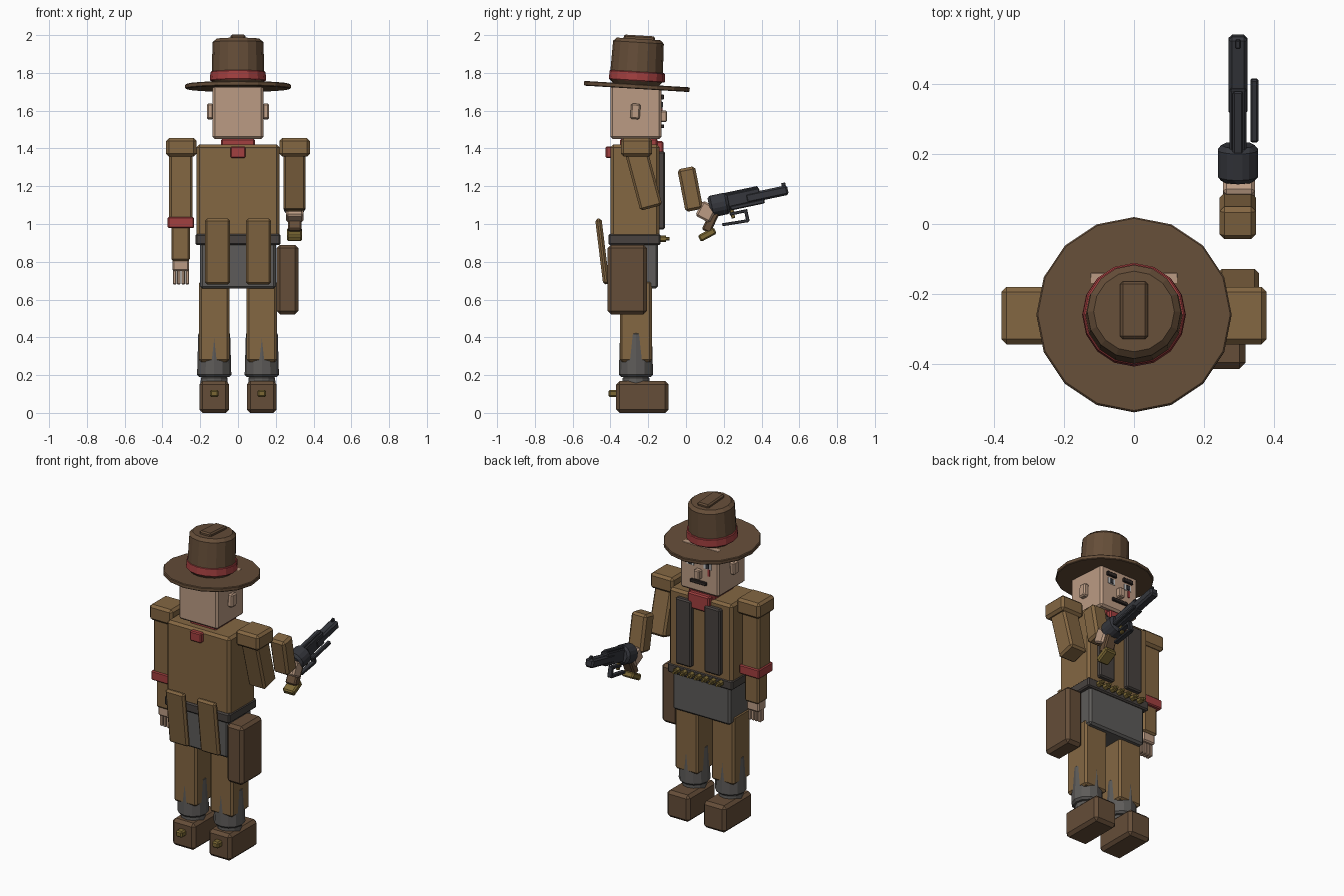
import bpy, bmesh
from math import radians, cos, sin
from mathutils import Matrix, Vector


def mat(name, *rgb):
    m = bpy.data.materials.new(name)
    m.diffuse_color = (*rgb, 1)
    return m


COAT = mat("coat_tan", 0.23, 0.135, 0.055)
LEATHER = mat("leather_brown", 0.13, 0.075, 0.04)
SKIN = mat("skin", 0.5, 0.33, 0.23)
RED = mat("red_cloth", 0.36, 0.05, 0.05)
VEST = mat("vest_dark", 0.065, 0.055, 0.05)
GREY = mat("grey_cloth", 0.11, 0.105, 0.1)
STEEL = mat("gun_steel", 0.035, 0.037, 0.045)
BRASS = mat("brass", 0.2, 0.14, 0.035)
WHITE = mat("eye_white", 0.8, 0.8, 0.8)
BLACK = mat("hair_dark", 0.03, 0.022, 0.02)


def finish(name, bm, loc, rx, material, bevel):
    me = bpy.data.meshes.new(name)
    bm.to_mesh(me)
    bm.free()
    me.materials.append(material)
    ob = bpy.data.objects.new(name, me)
    bpy.context.collection.objects.link(ob)
    ob.location = loc
    ob.rotation_euler.x = radians(rx)
    if bevel:
        mod = ob.modifiers.new("bevel", "BEVEL")
        mod.width = bevel
        mod.segments = 1
        mod.angle_limit = radians(40)
    return ob


def box(name, x, y, z, material, rx=0, bevel=0.012):
    """Box from (min, max) ranges, turned about its own centre by rx degrees."""
    lo, hi = Vector((x[0], y[0], z[0])), Vector((x[1], y[1], z[1]))
    bm = bmesh.new()
    bmesh.ops.create_cube(bm, size=1)
    bmesh.ops.scale(bm, vec=hi - lo, verts=bm.verts)
    return finish(name, bm, (lo + hi) / 2, rx, material, bevel)


def cyl(name, loc, r1, r2, height, sides, material, rx=0, bevel=0.0):
    bm = bmesh.new()
    bmesh.ops.create_cone(bm, cap_ends=True, segments=sides,
                          radius1=r1, radius2=r2, depth=height)
    return finish(name, bm, loc, rx, material, bevel)


# Hat, tipped slightly toward the face
TIP = -3.5
cyl("hat_brim", (0, -0.26, 1.728), 0.28, 0.28, 0.025, 16, LEATHER, TIP, 0.004)
cyl("hat_crown", (0, -0.258, 1.86), 0.141, 0.134, 0.24, 16, LEATHER, TIP, 0.018)
cyl("hat_band", (0, -0.259, 1.782), 0.149, 0.146, 0.05, 16, RED, TIP, 0.004)
box("hat_crease", (-0.04, 0.04), (-0.33, -0.165), (1.965, 1.998), LEATHER, TIP, 0.008)

# Head and face
box("head", (-0.135, 0.135), (-0.40, -0.13), (1.45, 1.735), SKIN)
box("nose", (-0.02, 0.02), (-0.14, -0.10), (1.54, 1.60), SKIN, 0, 0.006)
box("moustache", (-0.055, 0.055), (-0.135, -0.117), (1.507, 1.528), BLACK, 0, 0.003)
box("cheek_scar", (-0.075, -0.062), (-0.135, -0.125), (1.57, 1.615), RED, 0, 0)
for s, side in ((-1, "left"), (1, "right")):
    cx = 0.06 * s
    box(f"ear_{side}", sorted((0.13 * s, 0.165 * s)), (-0.293, -0.243), (1.555, 1.637),
        SKIN, -4, 0.008)
    box(f"eye_{side}", (cx - 0.025, cx + 0.025), (-0.135, -0.126), (1.612, 1.648), WHITE, 0, 0)
    box(f"pupil_{side}", (cx - 0.01, cx + 0.01), (-0.13, -0.121), (1.616, 1.645), STEEL, 0, 0)
    box(f"eyebrow_{side}", (cx - 0.035, cx + 0.035), (-0.135, -0.117), (1.66, 1.685),
        BLACK, 0, 0.003)

# Neck scarf
box("scarf_collar", (-0.09, 0.09), (-0.35, -0.15), (1.41, 1.452), RED, 0, 0.008)
box("scarf_front", (-0.075, 0.075), (-0.165, -0.12), (1.34, 1.44), RED, 0, 0.008)
box("scarf_knot", (-0.04, 0.04), (-0.425, -0.39), (1.35, 1.41), RED, 0, 0.006)

# Torso, belt and hips
box("torso", (-0.22, 0.22), (-0.40, -0.14), (0.93, 1.42), COAT, 0, 0.015)
box("belt", (-0.225, 0.225), (-0.41, -0.135), (0.888, 0.948), VEST, 0, 0.008)
box("hips", (-0.20, 0.20), (-0.39, -0.148), (0.658, 0.91), GREY)
for i in range(7):
    x = -0.15 + 0.05 * i
    cyl(f"belt_cartridge_{i}", (x, -0.122, 0.922), 0.018, 0.018, 0.03, 6, BRASS, -90)
    cyl(f"cartridge_tip_{i}", (x, -0.10, 0.922), 0.009, 0.009, 0.025, 6, BRASS, -90)
box("holster", (0.205, 0.32), (-0.415, -0.207), (0.522, 0.89), LEATHER, 0, 0.018)

# Paired parts: vest, coat tails, legs, boots, shoulders
for s, side in ((-1, "left"), (1, "right")):
    def mx(a, b):
        return sorted((a * s, b * s))
    cx = 0.126 * s
    box(f"vest_panel_{side}", mx(0.045, 0.155), (-0.15, -0.112), (0.97, 1.385), VEST, 0, 0.008)
    box(f"coat_tail_{side}", mx(0.042, 0.175), (-0.46, -0.426), (0.68, 1.03), COAT, 7)
    box(f"trouser_leg_{side}", mx(0.046, 0.206), (-0.35, -0.18), (0.27, 0.70), COAT)
    cyl(f"gaiter_{side}", (cx, -0.265, 0.31), 0.091, 0.084, 0.24, 12, GREY, 0, 0.012)
    cyl(f"ankle_{side}", (cx, -0.265, 0.155), 0.074, 0.07, 0.08, 12, GREY, 0, 0.01)
    box(f"boot_{side}", mx(0.047, 0.205), (-0.37, -0.092), (0.0, 0.168), LEATHER, 0, 0.018)
    box(f"spur_{side}", (cx - 0.023, cx + 0.023), (-0.41, -0.36), (0.083, 0.122), BRASS, 0, 0.008)
    box(f"shoulder_{side}", mx(0.22, 0.38), (-0.345, -0.18), (1.357, 1.455), COAT, 0, 0.015)

# Hanging arm
box("left_upper_arm", (-0.365, -0.24), (-0.325, -0.20), (1.00, 1.38), COAT)
box("left_arm_band", (-0.372, -0.233), (-0.332, -0.193), (0.978, 1.037), RED, 0, 0.006)
box("left_forearm", (-0.353, -0.255), (-0.312, -0.213), (0.805, 1.0), COAT, 0, 0.01)
box("left_hand", (-0.347, -0.26), (-0.30, -0.225), (0.75, 0.82), SKIN, 0, 0.008)
for i in range(4):
    x = -0.345 + 0.0225 * i
    box(f"left_finger_{i}", (x, x + 0.019), (-0.285, -0.245), (0.68, 0.77), SKIN, 0, 0.004)

# Raised arm
box("right_upper_arm", (0.24, 0.358), (-0.285, -0.165), (1.08, 1.40), COAT, 15)
box("right_forearm", (0.245, 0.35), (-0.025, 0.07), (1.07, 1.30), COAT, 11, 0.014)
box("right_hand", (0.255, 0.347), (0.065, 0.15), (1.02, 1.11), SKIN, -28, 0.01)

# Revolver, placed along its own tilted axis
AIM = 12
GX = 0.298


def gun_pt(along, up, x=GX):
    a = radians(AIM)
    return Vector((x, 0.17 + along * cos(a) - up * sin(a), 1.10 + along * sin(a) + up * cos(a)))


def gun_box(name, along, up, width, material=STEEL, x=GX, tilt=0, bevel=0.005):
    c = gun_pt(sum(along) / 2, sum(up) / 2, x)
    dy, dz, w = (along[1] - along[0]) / 2, (up[1] - up[0]) / 2, width / 2
    box(name, (x - w, x + w), (c.y - dy, c.y + dy), (c.z - dz, c.z + dz),
        material, AIM + tilt, bevel)


cyl("gun_cylinder", gun_pt(0.005, 0), 0.063, 0.063, 0.105, 8, STEEL, AIM - 90, 0.014)
gun_box("gun_frame", (0.0, 0.23), (-0.035, 0.045), 0.048)
gun_box("gun_top_strap", (-0.01, 0.225), (0.03, 0.056), 0.03)
gun_box("gun_barrel", (0.15, 0.378), (-0.024, 0.028), 0.055, bevel=0.01)
gun_box("gun_front_sight", (0.35, 0.372), (0.02, 0.044), 0.014, bevel=0.002)
gun_box("gun_ejector_rod", (0.06, 0.245), (-0.042, -0.018), 0.023, x=0.345)
gun_box("trigger_guard_bottom", (0.0, 0.14), (-0.118, -0.102), 0.03, tilt=-3, bevel=0.003)
gun_box("trigger_guard_front", (0.128, 0.146), (-0.118, -0.058), 0.03, bevel=0.003)
gun_box("trigger_guard_top", (0.05, 0.146), (-0.068, -0.052), 0.03, bevel=0.003)
gun_box("trigger", (0.055, 0.075), (-0.085, -0.03), 0.018, BRASS, bevel=0.003)
box("gun_grip", (0.265, 0.335), (0.105, 0.155), (0.955, 1.07), LEATHER, -25, 0.008)
box("gun_grip_butt", (0.26, 0.338), (0.065, 0.16), (0.925, 0.963), BRASS, 28, 0.008)
